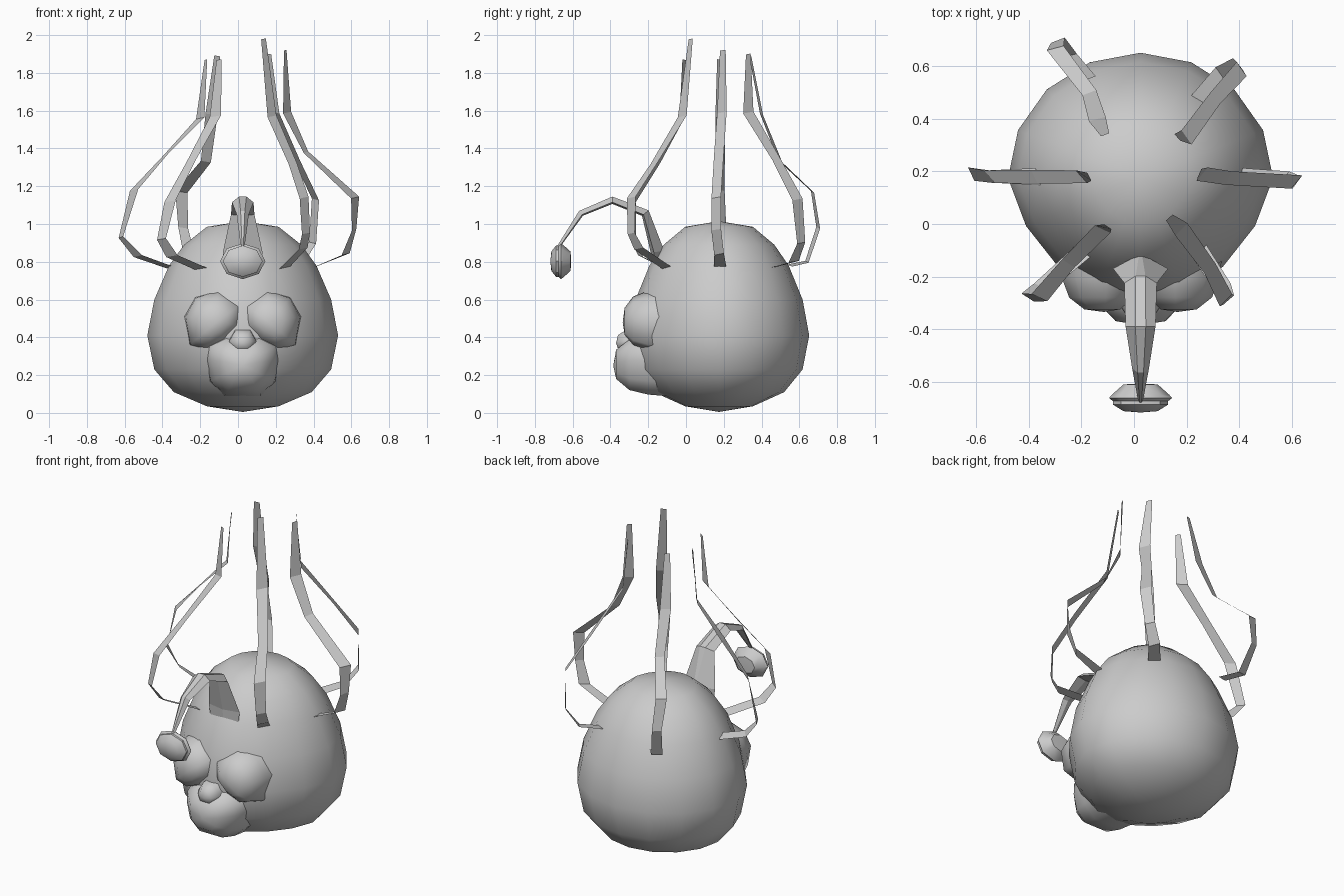
import bpy, bmesh, math
from mathutils import Vector, Matrix

cube = bpy.data.objects.get("Cube")
if cube:
    bpy.data.objects.remove(cube, do_unlink=True)

grey = bpy.data.materials.new("plain grey")
grey.use_nodes = True
grey.diffuse_color = (0.6, 0.6, 0.6, 1)
grey.node_tree.nodes["Principled BSDF"].inputs["Base Color"].default_value = (0.6, 0.6, 0.6, 1)

CX, CY = 0.025, 0.175  # body axis
SIDES = ((-1, "right"), (1, "left"))


def finish(name, bm, smooth=None):
    bmesh.ops.recalc_face_normals(bm, faces=bm.faces)
    mesh = bpy.data.meshes.new(name)
    bm.to_mesh(mesh)
    bm.free()
    mesh.materials.append(grey)
    ob = bpy.data.objects.new(name, mesh)
    bpy.context.collection.objects.link(ob)
    if smooth:
        bpy.ops.object.select_all(action="DESELECT")
        ob.select_set(True)
        bpy.context.view_layer.objects.active = ob
        bpy.ops.object.shade_smooth_by_angle(angle=math.radians(smooth))
    return ob


def loft(bm, rings, closed=True):
    """Skin a list of point rings."""
    rows = [[bm.verts.new(p) for p in ring] for ring in rings]
    for a, b in zip(rows, rows[1:]):
        n = len(a)
        for i in range(n if closed else n - 1):
            j = (i + 1) % n
            bm.faces.new((a[i], a[j], b[j], b[i]))
    return rows


def lathe(name, profile, n, depth, centre, matrix=Matrix(), smooth=60, pinch=0):
    """Turned shape with closed poles; depth scales the second axis, pinch narrows the front."""
    bm = bmesh.new()
    rings = []
    for r, z in profile:
        turns = [2 * math.pi * i / n for i in range(n)]
        rings.append([(r * math.sin(t) * (1 - pinch * max(0, -math.cos(t))),
                       depth * r * math.cos(t), z) for t in turns])
    loft(bm, rings)
    bmesh.ops.remove_doubles(bm, verts=bm.verts, dist=1e-4)
    bm.transform(Matrix.Translation(centre) @ matrix)
    return finish(name, bm, smooth)


def mound(name, outline, side, levels):
    """Bulge on the face: an (x, z) outline shrinking towards its peak at (y, scale, x, z) levels."""
    bm = bmesh.new()
    loft(bm, [[(CX + side * (cx + (x - cx) * s), y, cz + (z - cz) * s) for x, z in outline]
              for y, s, cx, cz in levels])
    bmesh.ops.remove_doubles(bm, verts=bm.verts, dist=1e-4)
    return finish(name, bm, 80)


# Round body
lathe("body", [(0, 0.005), (0.19, 0.035), (0.365, 0.11), (0.468, 0.23), (0.505, 0.41),
               (0.468, 0.6), (0.39, 0.78), (0.31, 0.89), (0.19, 0.985), (0, 1.015)],
      16, 0.945, (CX, CY, 0), pinch=0.17)

# Face: eye bulges meeting in the middle
eye = [(0, 0.46), (0, 0.58), (0.13, 0.65), (0.25, 0.61), (0.305, 0.51), (0.28, 0.36), (0.19, 0.33), (0.09, 0.37)]
for side, label in SIDES:
    mound(label + "_eye", eye, side, [(-0.1, 1.05, 0.15, 0.49), (-0.2, 0.98, 0.15, 0.49),
                                      (-0.28, 0.8, 0.14, 0.48), (-0.325, 0.45, 0.14, 0.48),
                                      (-0.335, 0, 0.14, 0.48)])

# Muzzle, tapering to the chin, and the nose above it
half = [(0.1, 0.41), (0.185, 0.36), (0.19, 0.28), (0.165, 0.17), (0.09, 0.1)]
muzzle = half + [(-x, z) for x, z in reversed(half)]
mound("muzzle", muzzle, 1, [(-0.1, 1.08, 0, 0.24), (-0.2, 1.02, 0, 0.25), (-0.3, 0.86, 0, 0.25),
                            (-0.37, 0.5, 0, 0.26), (-0.385, 0, 0, 0.25)])
nose = [(0.04, 0.44), (0.075, 0.38), (0.05, 0.32), (-0.05, 0.32), (-0.075, 0.38), (-0.04, 0.44)]
mound("nose", nose, 1, [(-0.2, 1.1, 0, 0.38), (-0.32, 0.95, 0, 0.38), (-0.36, 0.6, 0, 0.37), (-0.37, 0, 0, 0.37)])

# Curved lure stem: ridged section given as (y, z, half width, half thickness, ridge width)
path = [(-0.165, 0.7, 0.085, 0.03, 0), (-0.17, 0.85, 0.105, 0.055, 0.05),
        (-0.225, 1.05, 0.062, 0.035, 0.3), (-0.39, 1.115, 0.057, 0.03, 0.35),
        (-0.55, 1.05, 0.032, 0.025, 0.35), (-0.67, 0.88, 0.01, 0.012, 0.35)]
spine = [Vector((CX, p[0], p[1])) for p in path]
rings = []
for i, (_, _, w, t, ridge) in enumerate(path):
    d = (spine[min(i + 1, len(path) - 1)] - spine[max(i - 1, 0)]).normalized()
    up = d.cross(Vector((1, 0, 0)))
    rings.append([spine[i] + Vector((a * w, 0, 0)) + up * b * t
                  for a, b in ((1, 0), (ridge, 1), (-ridge, 1), (-1, 0), (0, -0.3))])
bm = bmesh.new()
rows = loft(bm, rings)
for row in (rows[0], rows[-1]):
    bm.faces.new(row)
bmesh.ops.remove_doubles(bm, verts=bm.verts, dist=1e-4)
finish("lure_stem", bm)

# Lure bulb, turned about the front axis with a raised rim
lathe("lure_bulb", [(0, -0.055), (0.065, -0.052), (0.11, -0.012), (0.12, 0), (0.105, 0.012),
                    (0.105, 0.025), (0.065, 0.05), (0, 0.055)],
      8, 0.79, (CX, -0.663, 0.803), Matrix.Rotation(math.pi / 2, 4, "X"), 40)


# Ribbon tentacles: path points plus width direction
def ribbon(name, pts, angle, lean, width=0.066):
    pts = [Vector(p) for p in pts]
    widths = [1.1, 1, 0.85, 1, 0.85, 1, 0.5]
    bm = bmesh.new()
    rings = []
    for i, p in enumerate(pts):
        a = math.radians(angle + 90 + lean * (1 if i % 2 else 0.6))
        across = Vector((math.cos(a), math.sin(a), 0.15)) * width * widths[i] / 2
        rings.append((p - across, p + across))
    loft(bm, rings, False)
    finish(name, bm)


ribbon("left_tentacle", [(0.4, 0.18, 0.77), (0.57, 0.175, 0.84), (0.615, 0.16, 0.97), (0.62, 0.16, 1.14),
                         (0.36, 0.175, 1.38), (0.26, 0.19, 1.59), (0.25, 0.195, 1.92)], 0, -40)
ribbon("right_tentacle", [(-0.36, 0.18, 0.77), (-0.53, 0.18, 0.83), (-0.62, 0.19, 0.93), (-0.55, 0.18, 1.18),
                          (-0.38, 0.18, 1.37), (-0.2, 0.18, 1.56), (-0.17, 0.18, 1.87)], 180, 42)
ribbon("front_left_tentacle", [(0.24, -0.09, 0.76), (0.345, -0.25, 0.87), (0.36, -0.29, 0.95),
                               (0.35, -0.29, 1.14), (0.29, -0.17, 1.32), (0.18, -0.02, 1.57),
                               (0.135, 0.025, 1.98)], -55, 10)
ribbon("front_right_tentacle", [(-0.19, -0.1, 0.76), (-0.35, -0.24, 0.83), (-0.405, -0.28, 0.92),
                                (-0.36, -0.28, 1.12), (-0.25, -0.15, 1.33), (-0.12, -0.02, 1.57),
                                (-0.1, -0.01, 1.87)], 225, 20)
ribbon("back_left_tentacle", [(0.24, 0.46, 0.77), (0.33, 0.57, 0.8), (0.395, 0.61, 0.9), (0.41, 0.59, 1.13),
                              (0.31, 0.48, 1.34), (0.2, 0.33, 1.59), (0.165, 0.33, 1.9)], 50, -15)
ribbon("back_right_tentacle", [(-0.18, 0.55, 0.78), (-0.25, 0.64, 0.8), (-0.29, 0.7, 0.98), (-0.3, 0.67, 1.17),
                               (-0.17, 0.5, 1.33), (-0.14, 0.4, 1.58), (-0.11, 0.34, 1.89)], 120, -15)
